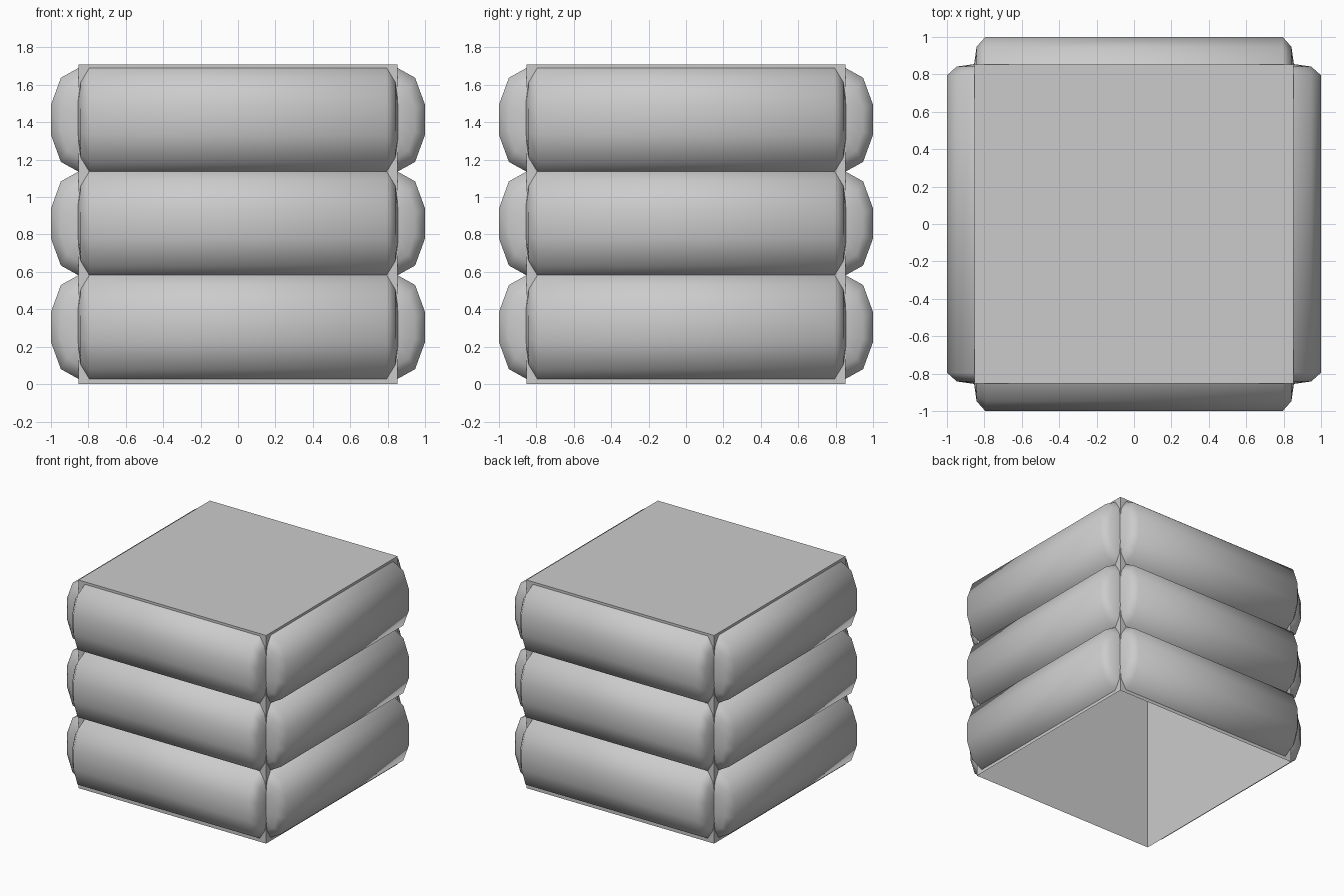
import bpy, bmesh, math
from mathutils import Matrix

if "Cube" in bpy.data.objects:
    bpy.data.objects.remove(bpy.data.objects["Cube"])

WALL = 0.853      # half width of the core box
HEIGHT = 1.71

def finish(name, bm, smooth):
    me = bpy.data.meshes.new(name)
    bm.to_mesh(me)
    bm.free()
    for p in me.polygons:
        p.use_smooth = smooth
    ob = bpy.data.objects.new(name, me)
    bpy.context.collection.objects.link(ob)
    return ob

# Core box: thin shell, open underneath
bm = bmesh.new()
bmesh.ops.create_cube(bm, size=1)
bmesh.ops.scale(bm, vec=(2 * WALL, 2 * WALL, HEIGHT), verts=bm.verts)
bmesh.ops.translate(bm, vec=(0, 0, HEIGHT / 2), verts=bm.verts)
bm.normal_update()
bmesh.ops.delete(bm, geom=[f for f in bm.faces if f.normal.z < -0.5], context='FACES')
finish("core_box", bm, False)

# Cushion cross-sections: (half length, [(depth, half height), ...])
RINGS = [
    (0.795, [(0.0, 0.277), (0.094, 0.225), (0.147, 0.08)]),
    (0.842, [(0.0, 0.20), (0.058, 0.165), (0.094, 0.06)]),
    (0.855, [(0.0, 0.10), (0.0005, 0.08), (0.001, 0.03)]),
]

def cushion(name, angle, z):
    bm = bmesh.new()
    stations = [(-l, p) for l, p in reversed(RINGS)] + RINGS
    rows = []
    for x, prof in stations:
        pts = [(d, h) for d, h in prof] + [(d, -h) for d, h in reversed(prof)]
        rows.append([bm.verts.new((x, -WALL - d, h)) for d, h in pts])
    for a, b in zip(rows, rows[1:]):
        for i in range(len(a) - 1):
            bm.faces.new((a[i], a[i + 1], b[i + 1], b[i]))
    bm.transform(Matrix.Translation((0, 0, z)) @ Matrix.Rotation(angle, 4, 'Z'))
    bm.normal_update()
    finish(name, bm, True)

# Three tiers of cushions on each of the four walls
for side, label in enumerate(("front", "right", "back", "left")):
    for tier in range(3):
        cushion(f"{label}_cushion_{tier + 1}", side * math.pi / 2, 0.305 + 0.554 * tier)
